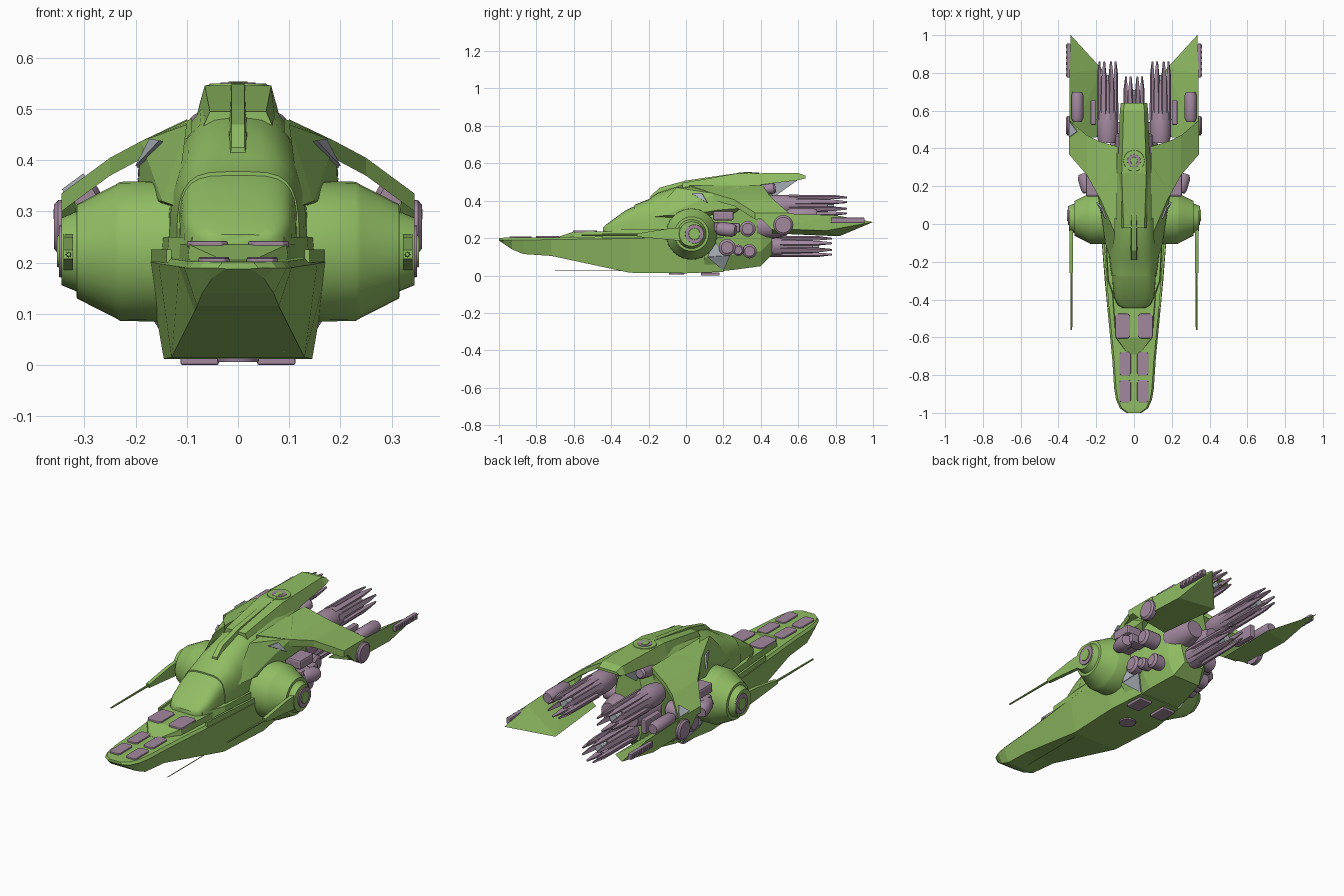
import bpy, bmesh, math
from mathutils import Vector

default_cube = bpy.data.objects.get("Cube")
if default_cube:
    bpy.data.objects.remove(default_cube, do_unlink=True)


def make_material(name, rgb):
    material = bpy.data.materials.new(name)
    material.use_nodes = True
    colour = (*rgb, 1)
    material.diffuse_color = colour
    material.node_tree.nodes["Principled BSDF"].inputs["Base Color"].default_value = colour
    return material


GREEN = make_material("hull green", (.28, .51, .125))
PURPLE = make_material("machinery mauve", (.36, .25, .345))
GREY = make_material("pale grey", (.42, .46, .5))


def finish(name, bm, material, mirror=False, smooth=0, bevel=0):
    """Turn a bmesh into a named object, mirrored over x when wanted."""
    bmesh.ops.recalc_face_normals(bm, faces=bm.faces)
    mesh = bpy.data.meshes.new(name)
    bm.to_mesh(mesh)
    bm.free()
    mesh.materials.append(material)
    if smooth:
        mesh.polygons.foreach_set("use_smooth", [True] * len(mesh.polygons))
        mesh.set_sharp_from_angle(angle=math.radians(smooth))
    obj = bpy.data.objects.new(name, mesh)
    bpy.context.scene.collection.objects.link(obj)
    if bevel:
        modifier = obj.modifiers.new("Bevel", "BEVEL")
        modifier.width, modifier.segments = bevel, 2
    if mirror:
        obj.modifiers.new("Mirror", "MIRROR").use_mirror_merge = False
    return obj


def skin(bm, rings):
    """Bridge rings of points and cap both ends."""
    loops = [[bm.verts.new(p) for p in ring] for ring in rings]
    count = len(loops[0])
    for a, b in zip(loops, loops[1:]):
        for i in range(count):
            j = (i + 1) % count
            bm.faces.new((a[i], a[j], b[j], b[i]))
    bm.faces.new(loops[0])
    bm.faces.new(loops[-1])


def loft(name, sections, material=GREEN, smooth=0):
    """Loft half sections (y, [(x, z), ...]) that are reflected across x."""
    bm = bmesh.new()
    skin(bm, [[(x, y, z) for x, z in half] + [(-x, y, z) for x, z in reversed(half)]
              for y, half in sections])
    return finish(name, bm, material, smooth=smooth)


def arch(width, base, top, power, steps=7):
    """Half of a rounded dome section; a lower power is boxier."""
    angles = [i / steps * math.pi / 2 for i in range(steps)] + [math.pi / 2 - .02]
    return [(width * math.cos(a) ** power, base + (top - base) * math.sin(a) ** power)
            for a in angles]


def hull(name, points, material=GREEN, mirror=True, bevel=0):
    bm = bmesh.new()
    verts = [bm.verts.new(p) for p in points]
    result = bmesh.ops.convex_hull(bm, input=verts)
    spare = {g for g in result["geom_interior"] + result["geom_unused"]
             if isinstance(g, bmesh.types.BMVert)}
    bmesh.ops.delete(bm, geom=list(spare), context="VERTS")
    bmesh.ops.dissolve_limit(bm, angle_limit=.02, verts=bm.verts, edges=bm.edges)
    return finish(name, bm, material, mirror, bevel=bevel)


def plate(name, corners, mirror=True):
    """Thin pale triangle lying on a surface."""
    a, b, c = map(Vector, corners)
    offset = (b - a).cross(c - a).normalized() * .004
    return hull(name, [p + offset * side for p in (a, b, c) for side in (-1, 1)], GREY, mirror)


def box(name, centre, size, material=PURPLE, mirror=True, bevel=0):
    corners = [[c + s * sign / 2 for sign in (-1, 1)] for c, s in zip(centre, size)]
    points = [(x, y, z) for x in corners[0] for y in corners[1] for z in corners[2]]
    return hull(name, points, material, mirror, bevel)


def lathe(name, origin, axis, profile, material=PURPLE, mirror=True, sides=20):
    """Spin (distance, radius) pairs round an axis."""
    turn = Vector(axis).to_track_quat("Z", "Y")
    bm = bmesh.new()
    skin(bm, [[Vector(origin) + turn @ Vector((r * math.cos(a), r * math.sin(a), d))
               for a in (math.tau * i / sides for i in range(sides))]
              for d, r in profile])
    return finish(name, bm, material, mirror, smooth=35)


# Long lower hull with a blunt rounded prow
loft("lower_hull", [(y, [(low_w, low_z), (top_w, top_z - .012), (top_w - .01, top_z)])
     for y, low_w, low_z, top_w, top_z in (
        (-1, .025, .188, .04, .201), (-.975, .05, .17, .075, .202),
        (-.93, .07, .14, .095, .202), (-.87, .08, .115, .105, .202),
        (-.72, .085, .105, .115, .204), (-.3, .13, .015, .155, .21),
        (0, .145, .012, .178, .215), (.2, .12, .02, .165, .215))])
loft("raised_deck", [(-.69, [(.03, .19), (.03, .205)]), (-.6, [(.1, .19), (.095, .235)]),
                     (-.2, [(.13, .19), (.125, .238)])])
loft("cockpit_sill", [(-.42, [(.1, .2), (.09, .25)]), (-.3, [(.14, .2), (.135, .25)]),
                      (.15, [(.165, .2), (.16, .25)])])
hull("side_rail", [(x, y, z) for x, y in ((.13, -.45), (.14, -.45), (.165, 0), (.178, 0))
                   for z in (.2, .226)])

# Access pads with clipped corners on the foredeck, and belly pads
for label, x, y, z, width, length in (("rear", .06, -.54, .236, .08, .13),
                                      ("middle", .047, -.74, .205, .06, .125),
                                      ("front", .047, -.885, .203, .06, .12)):
    hull(label + "_deck_pad", [(x + sx * width / 2 * inset, y + sy * length / 2 * reach, z + dz)
         for sx in (-1, 1) for sy in (-1, 1) for inset, reach in ((1, .8), (.7, 1))
         for dz in (-.006, .006)], PURPLE, bevel=.003)
box("belly_pad", (.075, .13, .008), (.075, .1, .016), bevel=.004)
lathe("belly_disc", (0, -.05, .006), (0, 0, 1), [(0, .04), (.02, .045)], mirror=False)

# Canopy and domed main body
loft("canopy", [(y, arch(w, .235, top, .5)) for y, w, top in (
    (-.445, .06, .255), (-.43, .085, .27), (-.39, .105, .3), (-.32, .113, .35),
    (-.25, .117, .382))], smooth=40)
loft("main_body", [(y, arch(w, .21, top, power)) for y, w, top, power in (
    (-.275, .12, .378, .5), (-.2, .13, .408, .6), (-.15, .135, .443, .7),
    (0, .14, .49, .75), (.2, .135, .523, .75), (.4, .115, .533, .75))], smooth=35)
loft("rear_hull", [(y, [(w * .7, low), (w, low + .08), (w, top - .1), (w * .7, top)])
     for y, w, low, top in ((.1, .165, .015, .4), (.25, .155, .03, .45),
                            (.4, .115, .05, .47), (.46, .08, .11, .44))])

# Dorsal spine, overhanging tail and gun
loft("dorsal_spine", [(y, [(w + .02, low), (w, top)]) for y, w, low, top in (
    (-.02, .055, .45, .495), (.27, .065, .47, .546), (.6, .055, .51, .548),
    (.64, .05, .52, .533))])
hull("tail_underside", [(.05, .38, .47), (.045, .47, .42), (.04, .6, .512), (.06, .4, .53)], GREY)
gun_line = [(-.19, .425), (-.14, .47), (0, .508), (.32, .554)]
for number, pair in enumerate(zip(gun_line, gun_line[1:])):
    hull(f"spine_gun_{number + 1}", [(x, y, z + d) for y, z in pair
         for x, d in ((-.02, -.04), (.02, -.04), (-.013, 0), (.013, 0))], mirror=False)
lathe("turret_base", (0, .335, .53), (0, 0, 1), [(0, .06), (.02, .055)], GREEN, False)
lathe("turret_ring", (0, .335, .547), (0, 0, 1), [(0, .036), (.005, .034)], mirror=False)
lathe("turret_cap", (0, .335, .55), (0, 0, 1), [(0, .02), (.004, .018)], GREEN, False)

# Shoulder wings, sloping out and down in strips
strips = [(.09, .02, .41, .482), (.19, .15, .44, .437), (.25, .26, .47, .405),
          (.345, .37, .55, .335)]
for number, pair in enumerate(zip(strips, strips[1:])):
    hull(f"shoulder_wing_{number + 1}", [(x, y, z - drop) for x, front, rear, z in pair
         for y, drop in ((front, 0), (front, .035), (rear, 0), (rear, .025))])
hull("wing_outer_skirt", [(.345, .37, .335), (.345, .55, .335), (.345, .46, .245),
                          (.345, .56, .24), (.32, .38, .33), (.31, .46, .25), (.31, .56, .25)])
hull("rear_fin", [(.342, .45, .335), (.342, .8, .322), (.335, 1, .286), (.33, .985, .28),
                  (.17, .82, .21), (.19, .46, .225), (.343, .46, .25), (.34, .75, .24)])
hull("shoulder_fairing", [(.1, -.05, .47), (.165, 0, .32), (.19, .16, .437), (.148, -.12, .32),
                          (.195, .17, .35), (.1, .3, .48), (.12, .2, .3), (.12, -.2, .31),
                          (.195, .3, .36)])

# Pale triangular panels
plate("shoulder_panel", ((.15, .03, .438), (.17, .085, .441), (.197, .115, .388)))
crease = [(.169, .115, .1), (.165, .235, .108)]
plate("lower_panel", crease + [(.122, .2, .027)])
plate("flank_panel", crease + [(.168, .15, .18)])
plate("wing_panel", ((-.3, .49, .371), (-.342, .46, .34), (-.342, .545, .34)), False)

# Wing equipment
box("fin_strip", (.346, .865, .295), (.022, .18, .03), bevel=.005)
for index in range(6):
    box(f"fin_strip_rib_{index + 1}", (.357, .79 + index * .03, .295), (.008, .014, .02))
lathe("wing_disc", (.33, .52, .27), (1, 0, 0), [(0, .052), (.022, .052), (.03, .042)])
lathe("wing_canister", (.3, .54, .328), (0, 1, 0),
      [(0, .022), (.02, .032), (.14, .032), (.16, .024)])
box("inner_wing_box", (.215, .59, .3), (.03, .13, .07), bevel=.006)
lathe("tail_canister", (.07, .36, .45), (0, 1, .15),
      [(0, .02), (.02, .028), (.11, .028), (.12, .02)])

# Side pods with hub rings, arms and barrels
lathe("side_pod", (0, .03, .222), (1, 0, 0),
      [(.1, .138), (.23, .136), (.24, .13), (.315, .092), (.316, .078), (.345, .066)],
      GREEN, sides=32)
lathe("pod_hub_ring", (.34, .045, .222), (1, 0, 0), [(0, .052), (.01, .05)])
lathe("pod_hub_cap", (.34, .045, .222), (1, 0, 0), [(0, .034), (.014, .03)], GREEN)
hull("gun_arm", [(x, y, z) for x in (.322, .341) for y, z in (
    (.03, .18), (.03, .26), (-.1, .192), (-.1, .25), (-.26, .207), (-.26, .225))])
lathe("gun_barrel", (.331, -.56, .216), (0, 1, 0), [(0, .004), (.32, .006)], GREEN, sides=8)
lathe("belly_antenna", (.09, -.7, .026), (0, 1, 0), [(0, .002), (.42, .002)], GREEN, False, 6)

# Machinery clustered behind the pods
for index, (x, y, z, radius) in enumerate(((.2, .22, .15, .045), (.17, .34, .13, .038),
                                           (.19, .28, .135, .03), (.22, .33, .25, .042))):
    lathe(f"side_drum_{index + 1}", (x - .08, y, z), (1, 0, 0),
          [(0, radius), (.075, radius), (.085, radius * .7)])
for index, (y, z, length) in enumerate(((.2, .32, .11), (.19, .26, .08), (.26, .255, .06))):
    box(f"side_machine_{index + 1}", (.21, y, z), (.09, length, .05), bevel=.01)
lathe("slanted_cylinder", (.24, .17, .25), (.3, 1, -.1),
      [(0, .03), (.02, .036), (.08, .036), (.1, .026)])
lathe("thruster_feed", (.06, .38, .26), (0, 1, 0), [(0, .07), (.1, .06), (.16, .045)])


# Thrusters: stepped barrel ringed by tapering prongs
def thruster(label, x, start, z, mirror):
    lathe(label + "_thruster", (x, start, z), (0, 1, 0),
          [(0, .048), (.04, .056), (.15, .056), (.17, .047), (.33, .043), (.33, .034), (.2, .025)],
          mirror=mirror)
    lathe(label + "_thruster_core", (x, start + .18, z), (0, 1, 0),
          [(0, .026), (.18, .022)], GREY, mirror)
    for index in range(8):
        angle = math.tau * (index + .5) / 8
        out = Vector((math.cos(angle), 0, math.sin(angle)))
        side = Vector((-out.z, 0, out.x))
        base = Vector((x, start, z))
        hull(f"{label}_prong_{index + 1}",
             [base + out * r + side * s * half + Vector((0, d, 0))
              for d, r, half in ((.12, .036, .012), (.12, .057, .012), (.36, .04, .01),
                                 (.36, .056, .01), (.43, .043, .004), (.43, .049, .004))
              for s in (-1, 1)], PURPLE, mirror)


thruster("upper", .14, .43, .375, True)
thruster("lower", 0, .35, .155, False)
